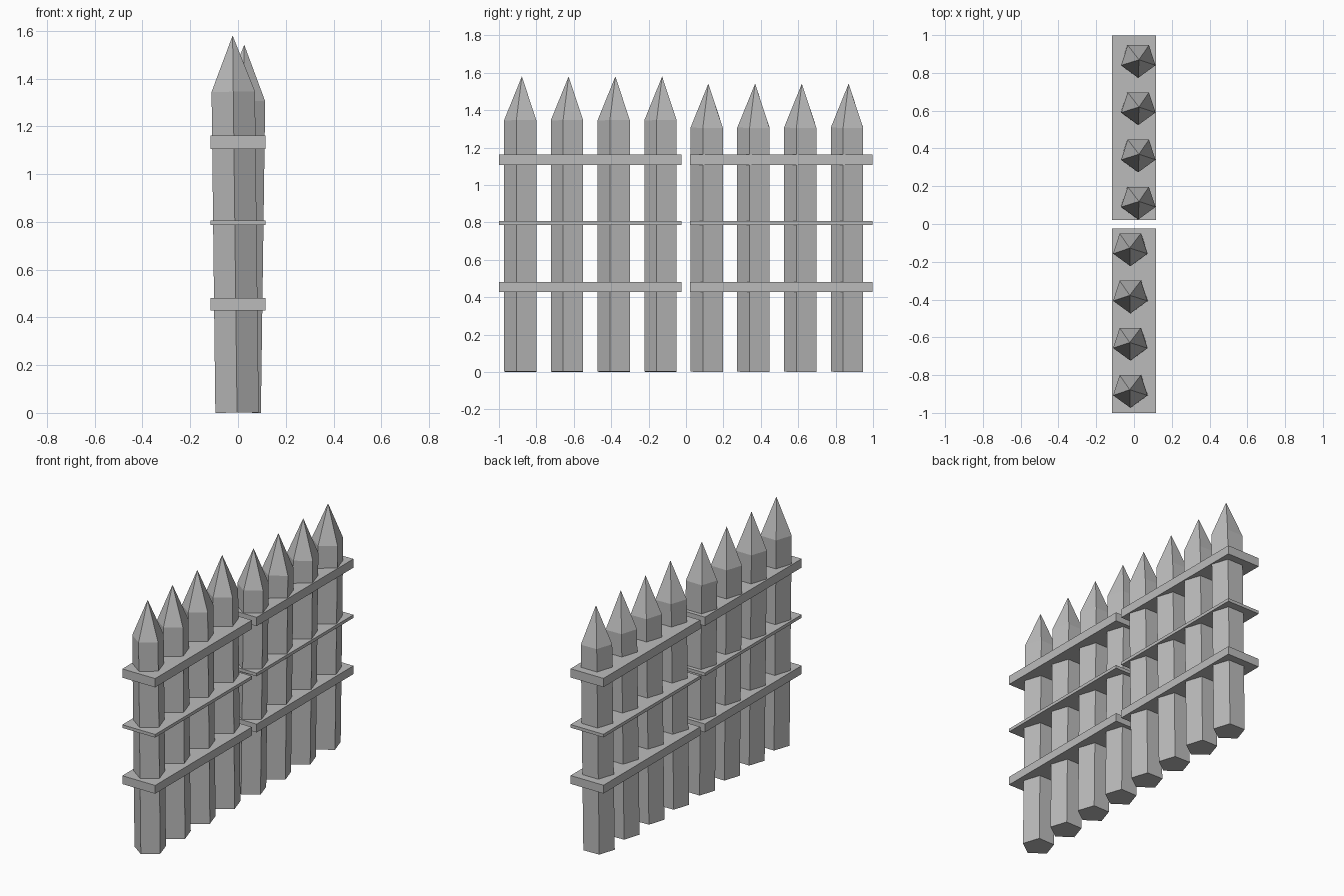
import bpy, bmesh, math

cube = bpy.data.objects.get("Cube")
if cube:
    bpy.data.objects.remove(cube, do_unlink=True)

grey = bpy.data.materials.new("weathered_grey")
grey.use_nodes = True
colour = (0.5, 0.5, 0.5, 1)
grey.diffuse_color = colour
grey.node_tree.nodes["Principled BSDF"].inputs["Base Color"].default_value = colour

RADIUS = 0.0955
POINT = 0.235


def finish(bm, name):
    bmesh.ops.recalc_face_normals(bm, faces=bm.faces)
    mesh = bpy.data.meshes.new(name)
    bm.to_mesh(mesh)
    bm.free()
    mesh.materials.append(grey)
    obj = bpy.data.objects.new(name, mesh)
    bpy.context.collection.objects.link(obj)
    return obj


def stake(name, x, y, height, lean):
    """Five-sided post with a pyramid point, leaning sideways."""
    bm = bmesh.new()
    angles = [math.radians(72 * i - 90) for i in range(5)]
    base, shoulder = [
        [bm.verts.new((RADIUS * math.cos(a), RADIUS * math.sin(a), z)) for a in angles]
        for z in (0, height - POINT)]
    tip = bm.verts.new((0, 0, height))
    bm.faces.new(base)
    for i in range(5):
        j = (i + 1) % 5
        bm.faces.new((base[i], base[j], shoulder[j], shoulder[i]))
        bm.faces.new((shoulder[i], shoulder[j], tip))
    obj = finish(bm, name)
    obj.location = (x, y, RADIUS * abs(math.sin(lean)))
    obj.rotation_euler.y = lean


def rail(name, y, z0, z1):
    """Flat board that the stakes pass through."""
    bm = bmesh.new()
    bmesh.ops.create_cube(bm, size=1)
    bmesh.ops.scale(bm, vec=(0.232, 0.975, z1 - z0), verts=bm.verts)
    finish(bm, name).location = (0, y, (z0 + z1) / 2)


# Two fence panels: name, panel centre, first stake y, stake x, height, lean
panels = [("front", -0.5125, -0.8775, -0.004, 1.579, -0.0118),
          ("back", 0.5095, 0.1195, 0.005, 1.54, 0.0138)]
rails = {"lower": (0.428, 0.481), "middle": (0.786, 0.806), "upper": (1.106, 1.162)}

for side, centre, first, x, height, lean in panels:
    for i in range(4):
        stake(f"{side}_stake_{i + 1}", x, first + 0.25 * i, height, lean)
    for level, (z0, z1) in rails.items():
        rail(f"{side}_{level}_rail", centre, z0, z1)
